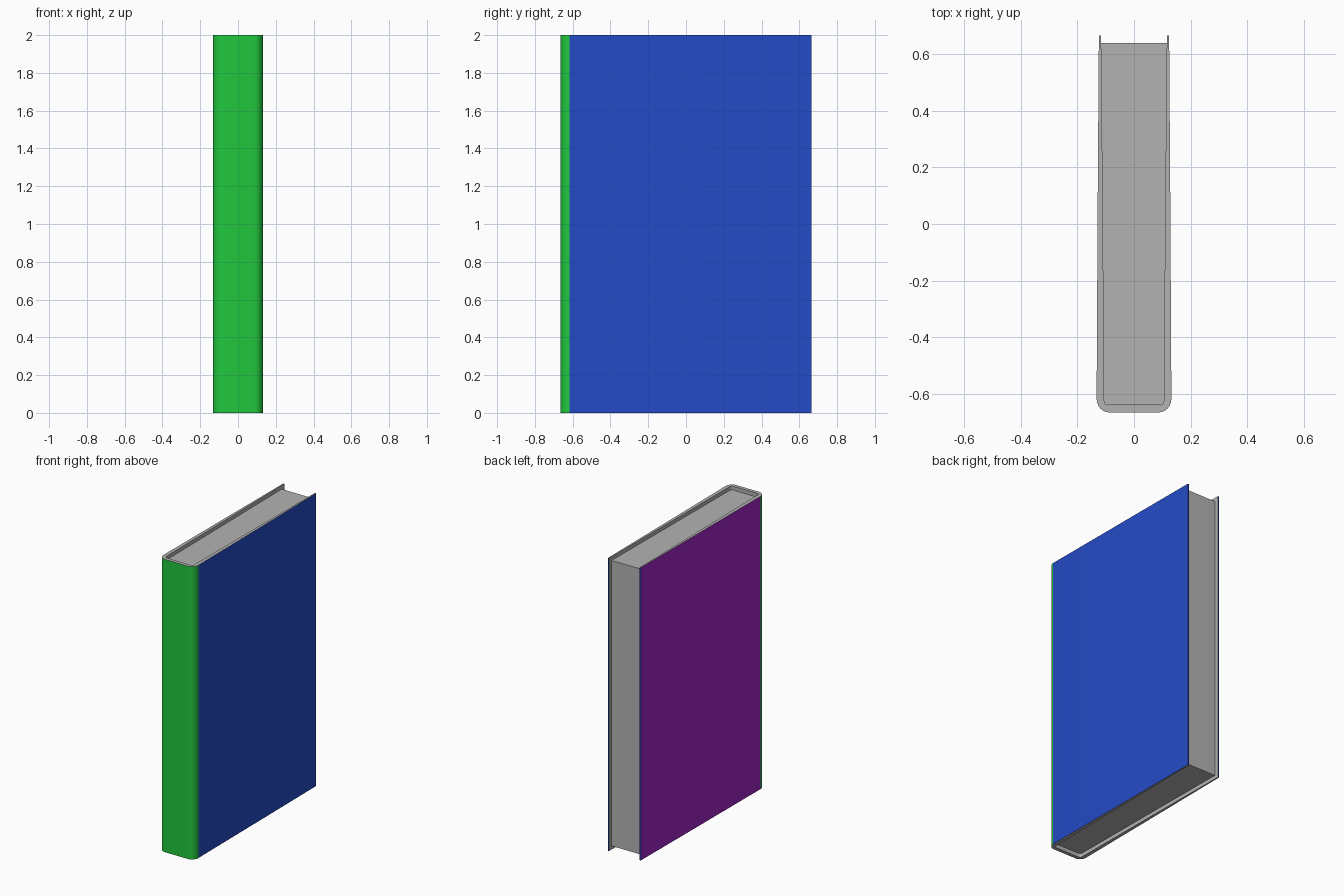
import bpy, bmesh, math

if "Cube" in bpy.data.objects:
    bpy.data.objects.remove(bpy.data.objects["Cube"])

HEIGHT = 2.0


def material(name, rgb):
    m = bpy.data.materials.new(name)
    m.diffuse_color = (*rgb, 1)
    m.use_nodes = True
    m.node_tree.nodes["Principled BSDF"].inputs["Base Color"].default_value = m.diffuse_color
    return m


GREY = material("paper grey", (0.45, 0.45, 0.45))
BLUE = material("cover blue", (0.018, 0.07, 0.57))
PURPLE = material("cover purple", (0.37, 0.018, 0.58))
GREEN = material("spine green", (0.015, 0.57, 0.048))


def make_object(name, bm, mats):
    bmesh.ops.recalc_face_normals(bm, faces=bm.faces[:])
    me = bpy.data.meshes.new(name)
    bm.to_mesh(me)
    bm.free()
    ob = bpy.data.objects.new(name, me)
    for m in mats:
        me.materials.append(m)
    bpy.context.collection.objects.link(ob)
    bpy.context.view_layer.objects.active = ob
    ob.select_set(True)
    bpy.ops.object.shade_smooth_by_angle(angle=math.radians(35))
    ob.select_set(False)
    return ob


def half_profile(tip_x, side_x, mid_y, cx, cy, rx, ry, steps=6):
    """Right half of the cover section: board tip down to the spine corner."""
    pts = [(tip_x, 0.665), ((tip_x + side_x) / 2, mid_y)]
    for i in range(steps + 1):
        a = math.pi / 2 * i / steps
        pts.append((cx + rx * math.cos(a), cy - ry * math.sin(a)))
    return pts


def mirrored(pts):
    return pts + [(-x, y) for x, y in reversed(pts)]


# Cover: one folded shell with two thin boards and a rounded spine
outer = mirrored(half_profile(0.124, 0.132, 0.1, 0.087, -0.617, 0.045, 0.048))
inner = mirrored(half_profile(0.116, 0.105, 0.1, 0.090, -0.625, 0.015, 0.015))
bm = bmesh.new()
rings = [[bm.verts.new((x, y, z)) for x, y in pts]
         for pts, z in ((outer, 0), (outer, HEIGHT), (inner, HEIGHT), (inner, 0))]
count = len(outer)
for i in range(count - 1):
    for r in range(4):
        a, b = rings[r], rings[(r + 1) % 4]
        f = bm.faces.new((a[i], a[i + 1], b[i + 1], b[i]))
        # Only the outside faces are coloured; rims and lining are grey
        if r == 0:
            c = f.calc_center_median()
            f.material_index = 3 if c.y < -0.617 else (1 if c.x > 0 else 2)
for i in (0, count - 1):
    f = bm.faces.new([ring[i] for ring in rings])
    f.material_index = 1
make_object("cover", bm, [GREY, BLUE, PURPLE, GREEN])

# Page block: slightly wedge-shaped, set back from the cover edges
bm = bmesh.new()
bmesh.ops.create_cube(bm, size=1)
for v in bm.verts:
    back = v.co.y > 0
    v.co.x = math.copysign(0.1165 if back else 0.1055, v.co.x)
    v.co.y = 0.638 if back else -0.638
    v.co.z = HEIGHT - 0.025 if v.co.z > 0 else 0.025
make_object("page_block", bm, [GREY])
